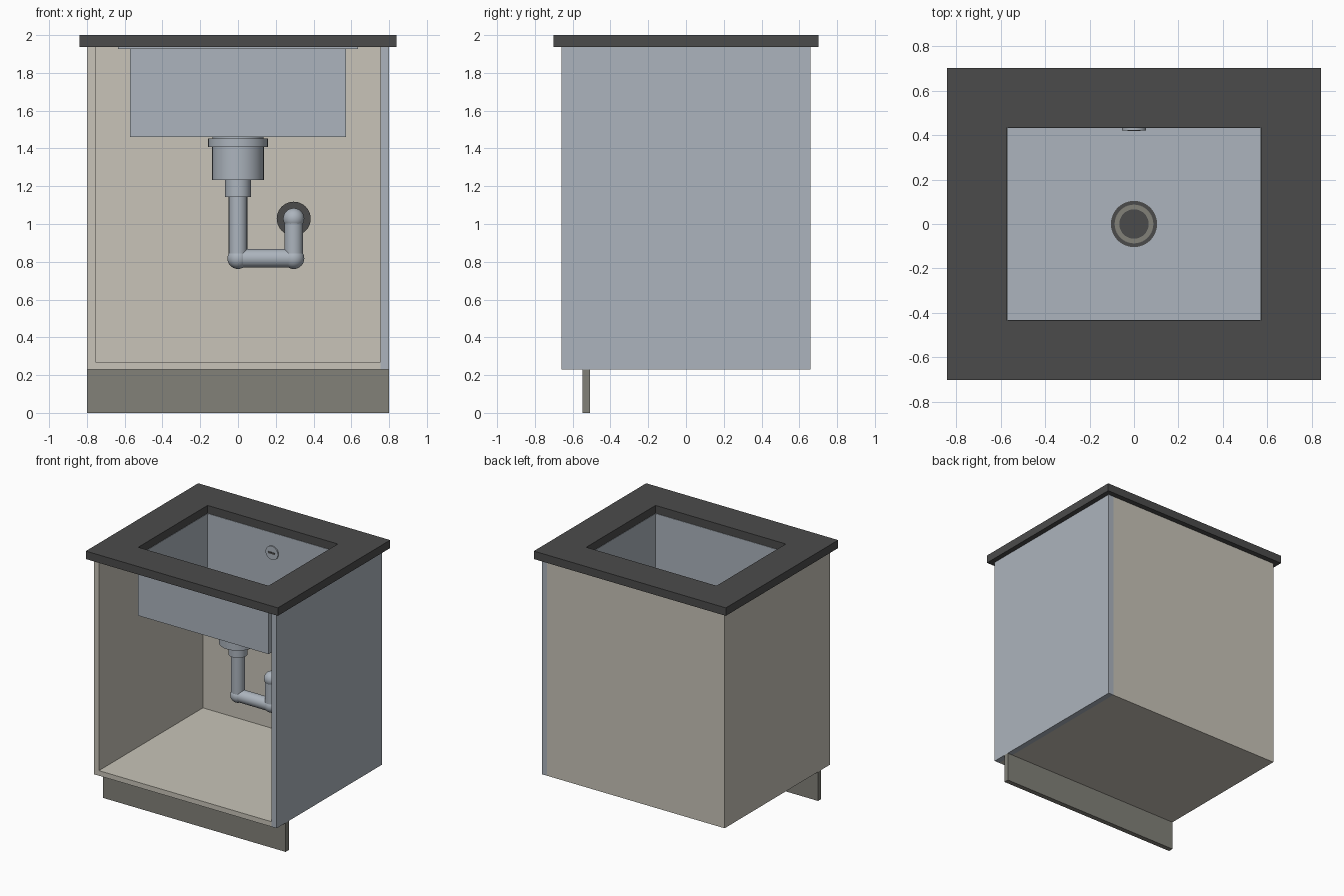
import bpy, bmesh, math
from mathutils import Vector

if "Cube" in bpy.data.objects:
    bpy.data.objects.remove(bpy.data.objects["Cube"])


def mat(name, rgb):
    m = bpy.data.materials.new(name)
    lin = [((c / 255 + 0.055) / 1.055) ** 2.4 for c in rgb]
    m.diffuse_color = (*lin, 1)
    m.use_nodes = True
    m.node_tree.nodes["Principled BSDF"].inputs["Base Color"].default_value = m.diffuse_color
    return m


BEIGE = mat("beige board", (200, 196, 184))
STEEL = mat("blue grey steel", (172, 180, 189))
DARK = mat("dark worktop", (75, 75, 75))
GREY = mat("warm grey", (130, 129, 121))


def finish(bm, name, material, smooth=False):
    bmesh.ops.recalc_face_normals(bm, faces=bm.faces)
    me = bpy.data.meshes.new(name)
    bm.to_mesh(me)
    bm.free()
    ob = bpy.data.objects.new(name, me)
    bpy.context.collection.objects.link(ob)
    me.materials.append(material)
    if smooth:
        bpy.ops.object.select_all(action='DESELECT')
        ob.select_set(True)
        bpy.context.view_layer.objects.active = ob
        bpy.ops.object.shade_smooth_by_angle(angle=math.radians(35))
    return ob


def box(name, x, y, z, material):
    bm = bmesh.new()
    bmesh.ops.create_cube(bm, size=1)
    for v in bm.verts:
        v.co = [a[0] + (c + 0.5) * (a[1] - a[0]) for a, c in zip((x, y, z), v.co)]
    return finish(bm, name, material)


def rod(name, a, b, r, material, sides=40):
    a, b = Vector(a), Vector(b)
    bm = bmesh.new()
    bmesh.ops.create_cone(bm, cap_ends=True, segments=sides, radius1=r, radius2=r,
                          depth=(b - a).length)
    q = Vector((0, 0, 1)).rotation_difference(b - a)
    for v in bm.verts:
        v.co = q @ v.co + (a + b) / 2
    return finish(bm, name, material, True)


def ball(name, c, r, material):
    bm = bmesh.new()
    bmesh.ops.create_uvsphere(bm, u_segments=32, v_segments=16, radius=r)
    bmesh.ops.translate(bm, verts=bm.verts, vec=c)
    return finish(bm, name, material, True)


def loft(name, loops, material, closed):
    # rectangles (half x, half y, z) joined one after another
    bm = bmesh.new()
    rings = [[bm.verts.new((sx * hx, sy * hy, z)) for sx, sy in
              ((-1, -1), (1, -1), (1, 1), (-1, 1))] for hx, hy, z in loops]
    pairs = list(zip(rings, rings[1:]))
    if closed:
        pairs.append((rings[-1], rings[0]))
    else:
        bm.faces.new(rings[0])
        bm.faces.new(rings[-1])
    for p, q in pairs:
        for i in range(4):
            j = (i + 1) % 4
            bm.faces.new((p[i], p[j], q[j], q[i]))
    return finish(bm, name, material)


# Cabinet carcass
box("left_panel", (-0.8, -0.755), (-0.66, 0.66), (0.23, 1.937), BEIGE)
box("right_panel", (0.755, 0.8), (-0.66, 0.66), (0.23, 1.937), STEEL)
box("bottom_panel", (-0.755, 0.755), (-0.66, 0.66), (0.23, 0.27), BEIGE)
box("back_panel", (-0.755, 0.755), (0.64, 0.66), (0.27, 1.937), BEIGE)
box("kickboard", (-0.8, 0.8), (-0.547, -0.508), (0, 0.23), GREY)

# Worktop with a rectangular opening
loft("worktop", [(0.84, 0.702, 1.937), (0.84, 0.702, 2), (0.57, 0.433, 2),
                 (0.57, 0.433, 1.937)], DARK, True)

# Sink bowl: thin shell with a flange under the worktop
loft("sink_bowl", [(0.572, 0.435, 1.46), (0.572, 0.435, 1.926), (0.635, 0.498, 1.926),
                   (0.635, 0.498, 1.9365), (0.568, 0.431, 1.9365),
                   (0.568, 0.431, 1.466)], STEEL, False)

# Drain in the bowl floor
rod("drain_rim", (0, 0, 1.462), (0, 0, 1.470), 0.104, DARK)
rod("drain_ring", (0, 0, 1.462), (0, 0, 1.473), 0.087, GREY)
rod("drain_opening", (0, 0, 1.462), (0, 0, 1.476), 0.066, DARK)

# Overflow on the back wall
rod("overflow_plate", (0, 0.432, 1.78), (0, 0.421, 1.78), 0.054, STEEL)
box("overflow_slot", (-0.03, 0.03), (0.418, 0.422), (1.773, 1.787), DARK)

# Strainer body below the bowl
for name, r, z0, z1 in (("strainer_neck", 0.135, 1.452, 1.46), ("strainer_nut", 0.158, 1.408, 1.452),
                        ("strainer_cup", 0.137, 1.232, 1.408), ("pipe_collar", 0.068, 1.142, 1.232)):
    rod(name, (0, 0, z0), (0, 0, z1), r, STEEL)

# Trap pipes with round elbows
path = [(0, 0, 1.142), (0, 0, 0.818), (0.295, 0, 0.818), (0.295, 0, 1.028), (0.295, 0.64, 1.028)]
for i, (a, b) in enumerate(zip(path, path[1:])):
    rod(f"trap_pipe_{i + 1}", a, b, 0.049, STEEL)
for i, p in enumerate(path[1:4]):
    ball(f"trap_elbow_{i + 1}", p, 0.056, STEEL)
rod("wall_flange", (0.295, 0.615, 1.028), (0.295, 0.64, 1.028), 0.09, DARK)
